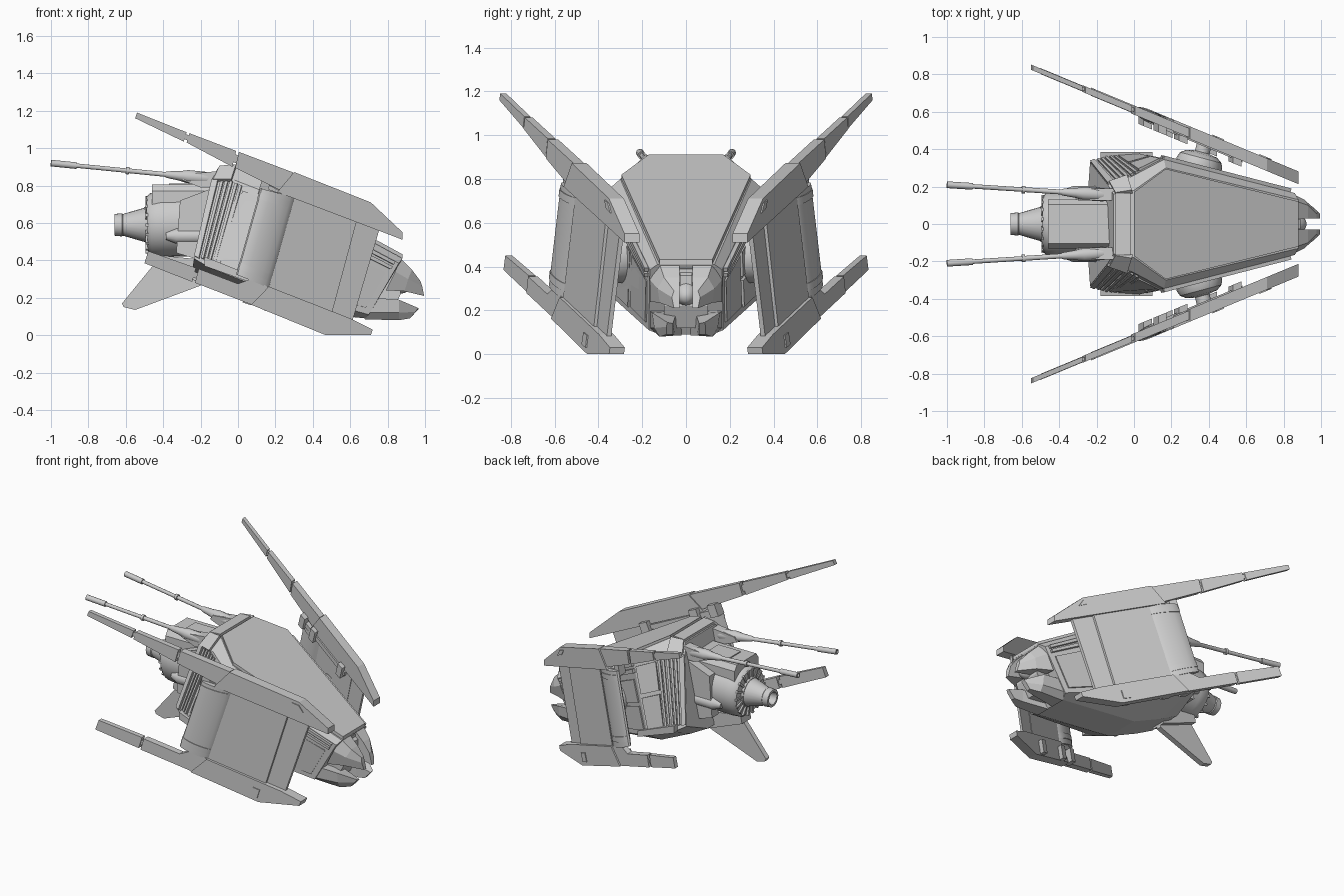
import bpy, bmesh, math
from mathutils import Vector as V


def build(name, verts, faces, mirror=True, smooth=False):
    me = bpy.data.meshes.new(name)
    me.from_pydata([tuple(v) for v in verts], [], faces)
    bm = bmesh.new()
    bm.from_mesh(me)
    bmesh.ops.recalc_face_normals(bm, faces=bm.faces)
    bm.to_mesh(me)
    bm.free()
    ob = bpy.data.objects.new(name, me)
    bpy.context.collection.objects.link(ob)
    if mirror:
        m = ob.modifiers.new("mirror", 'MIRROR')
        m.use_axis = (False, True, False)
        m.use_mirror_merge = False
    if smooth:
        bpy.ops.object.select_all(action='DESELECT')
        ob.select_set(True)
        bpy.context.view_layer.objects.active = ob
        bpy.ops.object.shade_smooth_by_angle(angle=math.radians(35))
    return ob


def loft(name, rings, mirror=True, smooth=False):
    n, k = len(rings[0]), len(rings)
    verts = [p for r in rings for p in r]
    faces = [(a * n + i, a * n + (i + 1) % n, (a + 1) * n + (i + 1) % n, (a + 1) * n + i)
             for a in range(k - 1) for i in range(n)]
    faces += [tuple(range(n)), tuple(range((k - 1) * n, k * n))]
    return build(name, verts, faces, mirror, smooth)


def lathe(name, p0, p1, prof, n=20, mirror=True):
    """Turned part; prof holds (fraction along axis, radius)."""
    p0, p1 = V(p0), V(p1)
    ax = p1 - p0
    q = ax.to_track_quat('Z', 'Y')
    rings = [[p0 + ax * t + q @ V((r * math.cos(2 * math.pi * i / n), r * math.sin(2 * math.pi * i / n), 0))
              for i in range(n)] for t, r in prof]
    return loft(name, rings, mirror, True)


def wing(name, pts, d0=-.02, d1=.02):
    """Slab in the slanted vertical wing plane, from an x,z outline."""
    return loft(name, [[(x, .61 - .415 * x + d, z) for x, z in pts] for d in (d0, d1)])


def slab(name, pts, y0, y1, mirror=True):
    return loft(name, [[(x, y, z) for x, z in pts] for y in (y0, y1)], mirror)


def patch(name, quad, s0, s1, t0, t1, h=.012):
    """Raised panel on part of a hull side quad."""
    a, b, c, d = map(V, quad)
    nrm = (b - a).cross(d - a).normalized()
    if nrm.dot((a + b + c + d) / 4 - V((.2, 0, .42))) < 0:
        nrm = -nrm
    pt = lambda s, t: a.lerp(b, s).lerp(d.lerp(c, s), t)
    ring = [pt(s0, t0), pt(s1, t0), pt(s1, t1), pt(s0, t1)]
    loft(name, [[p - nrm * .02 for p in ring], [p + nrm * h for p in ring]])


# Main hull: half sections of roof edge, shoulder, chine, keel edge
half = [
    [(-.11, .16, .89), (-.14, .21, .83), (-.235, .33, .41), (-.25, .12, .32)],
    [(0, .18, .895), (-.02, .25, .83), (-.15, .365, .36), (-.12, .12, .25)],
    [(.17, .30, .80), (.16, .345, .76), (.03, .37, .29), (.10, .12, .15)],
    [(.88, .13, .41), (.86, .165, .385), (.70, .17, .11), (.68, .12, .09)]]
loft("hull", [r + [(x, -y, z) for x, y, z in reversed(r)] for r in half], mirror=False)

# Roof plate
roof = [(0, .17), (.17, .295), (.88, .12), (.88, -.12), (.17, -.295), (0, -.17)]
loft("roof_plate", [[(x, y, .89 - .545 * x + h) for x, y in roof] for h in (0, .022)], mirror=False)

# Side quads: shoulder to chine
rear, mid, fore = [[half[i][1], half[i + 1][1], half[i + 1][2], half[i][2]] for i in range(3)]
roofside = [half[0][0], half[1][0], half[1][1], half[0][1]]
patch("collar_corner", roofside, .1, .9, -.1, 1.1, .016)
slab("collar_top", [(-.1, .87), (-.1, .907), (-.02, .912), (-.02, .87)], -.165, .165, False)
patch("rear_rim", rear, .02, .3, .0, .97, .014)
for i in range(3):
    patch("rear_slat", rear, .42 + i * .21, .55 + i * .21, .02, .95, .012)
for i in range(2):
    patch("side_slat", mid, .05 + i * .13, .13 + i * .13, .03, .93, .01)
patch("upper_side_panel", mid, .32, .95, .08, .45, .01)
patch("lower_side_panel", mid, .32, .95, .5, .92, .01)
for t in (0, .09):
    patch("shoulder_rail", fore, .0, .97, t + .01, t + .065, .02)
patch("fore_upper_panel", fore, .03, .55, .24, .55, .008)
patch("fore_lower_panel", fore, .03, .55, .6, .93, .008)
patch("cheek_panel", fore, .6, .95, .24, .9, .008)
slab("chine_lip", [(-.18, .42), (.1, .31), (.1, .27), (-.18, .37)], .35, .385)

# Nose: upper and lower mandibles around a sensor core
loft("upper_mandible", [
    [(.87, .03, .41), (.87, .12, .41), (.84, .165, .34), (.79, .165, .24), (.80, .03, .24)],
    [(.93, .03, .35), (.93, .10, .35), (.91, .13, .30), (.89, .12, .235), (.89, .03, .235)],
    [(.975, .03, .29), (.975, .055, .29), (.985, .065, .26), (.995, .055, .21), (.995, .03, .21)]])
loft("lower_mandible", [
    [(.72, .02, .20), (.72, .165, .20), (.69, .165, .12), (.68, .12, .085), (.68, .02, .085)],
    [(.86, .05, .17), (.86, .155, .19), (.86, .145, .12), (.86, .12, .08), (.86, .05, .085)],
    [(.965, .06, .14), (.965, .085, .145), (.95, .09, .125), (.92, .09, .09), (.92, .06, .09)]])
slab("nose_core", [(.80, .40), (.87, .39), (.87, .22), (.82, .12), (.65, .12)], -.1, .1, False)
dome = [(math.sin(a), math.cos(a)) for a in [i * math.pi / 16 for i in range(8)]]
lathe("nose_sensor", (.83, 0, .29), (.92, 0, .25), [(s, .06 * c) for s, c in dome], 16, False)
slab("nose_visor", [(.86, .38), (.89, .36), (.89, .31), (.86, .31)], -.028, .028, False)

# Engine, housing and nozzle
lathe("engine_drum", (-.15, 0, .60), (-.5, 0, .59),
      [(0, .175), (.75, .175), (.9, .168), (.96, .15), (.96, .10), (1, .095)], 28, False)
lathe("nozzle", (-.48, 0, .59), (-.66, 0, .59),
      [(0, .10), (.1, .092), (.75, .058), (.78, .062), (1, .058), (1, .042), (.7, .035)], 24, False)
for i in range(18):
    a = i * math.pi / 9
    c, s = math.cos(a), math.sin(a)
    quad = [(.095, -.006), (.155, -.008), (.155, .008), (.095, .006)]
    loft("engine_vane", [[(x, r * c - w * s, .59 + r * s + w * c) for r, w in quad]
                         for x in (-.475, -.495)], False)
box = [(-.13, .6), (-.13, .77), (-.105, .805), (.105, .805), (.13, .77), (.13, .6)]
loft("engine_housing", [[(x, y, z) for y, z in box] for x in (-.46, -.10)], False)
slab("housing_hatch", [(-.37, .79), (-.37, .812), (-.2, .812), (-.2, .79)], -.065, .065, False)
slab("engine_mount", [(-.31, .72), (-.1, .80), (-.2, .40), (-.33, .44)], .12, .19)
lathe("side_thruster", (-.2, .16, .53), (-.385, .16, .53), [(0, .042), (.7, .042), (1, .02)], 14)

# Tail fin
slab("tail_fin", [(-.44, .39), (-.62, .17), (-.61, .15), (-.55, .135), (-.2, .265), (-.2, .40)], -.018, .018, False)
slab("fin_root", [(-.45, .43), (-.46, .38), (-.2, .28), (-.15, .4)], -.05, .05, False)

# Twin guns
lathe("gun", (-.14, .155, .835), (-1, .21, .92),
      [(0, .03), (.03, .036), (.15, .036), (.2, .026), (.28, .018), (.29, .013), (.515, .013), (.515, .02),
       (.535, .02), (.535, .012), (.84, .012), (.84, .018), (1, .018), (1, .01), (.95, .01)], 14)
slab("gun_mount", [(-.30, .83), (-.28, .86), (-.08, .88), (-.08, .79), (-.2, .79)], .125, .19)

# Wings: upper beam in jointed segments, lower beam, panel
wing("upper_tip", [(-.54, 1.19), (-.275, 1.085), (-.29, 1.035), (-.55, 1.16)], -.014, .014)
wing("upper_middle", [(-.26, 1.08), (-.01, .985), (-.03, .90), (-.275, 1.03)], -.018, .018)
wing("upper_root", [(.005, .98), (.295, .87), (.235, .77), (-.015, .895)], -.025, .024)
wing("upper_front", [(.30, .872), (.71, .71), (.88, .55), (.88, .51), (.75, .56), (.21, .765)], -.032, .036)
wing("upper_core", [(-.5, 1.165), (.2, .88), (.2, .82), (-.5, 1.15)], -.01, .01)
wing("lower_tip", [(-.48, .45), (-.225, .36), (-.245, .285), (-.50, .385)], -.016, .016)
wing("lower_middle", [(-.21, .355), (.0, .275), (.08, .305), (.165, .255), (.08, .16), (-.23, .28)], -.02, .024)
wing("lower_front", [(.165, .26), (.60, .09), (.72, .03), (.71, 0), (.47, 0), (.07, .163)], -.032, .036)
wing("lower_core", [(-.4, .40), (.1, .22), (.1, .18), (-.4, .37)], -.01, .01)
wing("wing_panel", [(.28, .80), (.76, .58), (.61, .07), (.14, .25)], -.014, .006)
wing("panel_skin", [(.31, .76), (.64, .63), (.50, .11), (.165, .255)], -.018, .02)
wing("upper_latch", [(.67, .705), (.71, .69), (.735, .645), (.69, .665)], .0, .042)
wing("lower_latch", [(.44, .10), (.48, .085), (.465, .03), (.42, .045)], .0, .042)


# Rounded trailing edge of the panel, with two bands
def trailing(name, v0, v1, grow):
    rings = []
    for v in (v0, v1):
        a, b = V((.31, .735)).lerp(V((.17, .25)), v), V((.12, .785)).lerp(V((-.01, .325)), v)
        ring = []
        for i in range(16):
            ang = i * math.pi / 8
            p = (a + b) / 2 + (b - a) / 2 * (math.cos(ang) * (1 + grow * 4))
            ring.append((p.x, .61 - .415 * p.x + math.sin(ang) * (.032 + grow), p.y))
        rings.append(ring)
    loft(name, rings, True, True)


trailing("trailing_edge", 0, 1, 0)
for v in (.05, .86):
    trailing("trailing_band", v, v + .07, .005)

# Inner brackets between panel and beams
for x, z in ((.13, .80), (.24, .755), (.53, .635), (.05, .22), (.16, .18), (.40, .09)):
    wing("inner_bracket", [(x, z + .035), (x + .045, z + .02), (x + .02, z - .06), (x - .025, z - .045)], -.065, 0)
wing("inner_rail", [(.14, .79), (.58, .62), (.57, .59), (.13, .76)], -.04, 0)

# Wing pivots
lathe("wing_pivot", (.34, .29, .45), (.385, .46, .45),
      [(0, .125), (.22, .125), (.38, .115), (.5, .085), (.55, .04), (.8, .04), (.82, .065), (1, .065)], 24)
